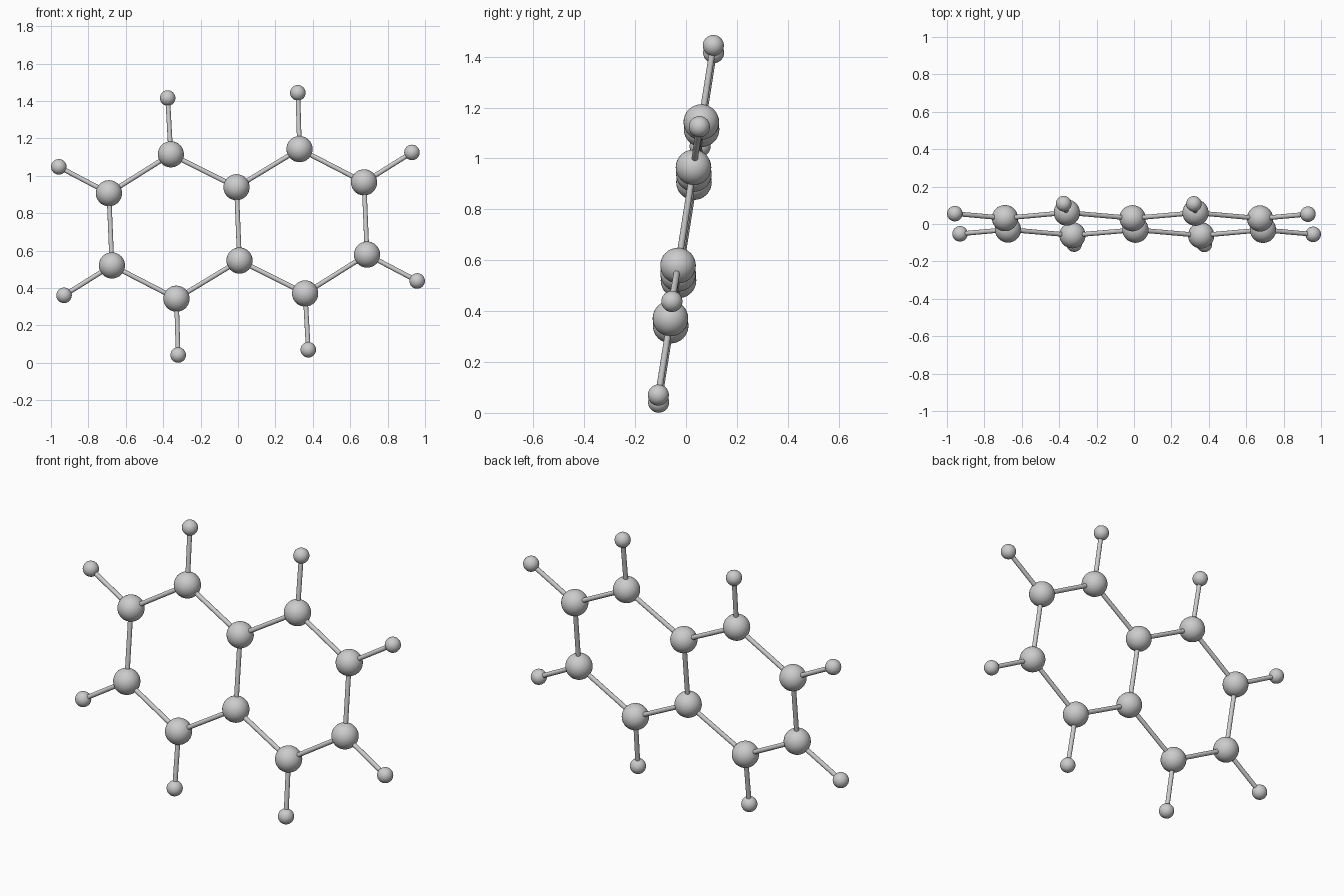
import bpy
from mathutils import Vector

if "Cube" in bpy.data.objects:
    bpy.data.objects.remove(bpy.data.objects["Cube"])

ZC = 0.743           # height of the molecule's centre
R_BIG, R_SMALL, R_BOND = 0.07, 0.0415, 0.0125

# One half of the fused double ring (x, z from centre); the rest is its point reflection
ring_half = [(-0.008, 0.196), (-0.359, 0.372), (-0.690, 0.164), (-0.674, -0.222), (-0.329, -0.400)]
outer_half = [(-0.376, 0.673), (-0.958, 0.305), (-0.930, -0.382), (-0.320, -0.701)]


def place(p, s=1):
    # Put a planar point on the slightly tilted plane
    x, z = p[0] * s, p[1] * s
    return Vector((x, 0.157 * z - 0.008 * x, ZC + z))


def smooth(name):
    ob = bpy.context.object
    ob.name = name
    bpy.ops.object.shade_smooth_by_angle(angle=0.7)
    return ob


def ball(name, loc, r):
    bpy.ops.mesh.primitive_uv_sphere_add(segments=32, ring_count=16, radius=r, location=loc)
    return smooth(name)


def bond(name, a, b):
    d = b - a
    bpy.ops.mesh.primitive_cylinder_add(vertices=16, radius=R_BOND, depth=d.length, location=(a + b) / 2)
    ob = smooth(name)
    ob.rotation_mode = 'QUATERNION'
    ob.rotation_quaternion = d.to_track_quat('Z', 'Y')


for s, side in ((1, "left"), (-1, "right")):
    ring = [place(p, s) for p in ring_half]
    outer = [place(p, s) for p in outer_half]
    # Large ring atoms
    for i, p in enumerate(ring):
        ball(f"{side}_ring_atom_{i}", p, R_BIG)
    # Small outer atoms with their bonds
    for i, p in enumerate(outer):
        ball(f"{side}_outer_atom_{i}", p, R_SMALL)
        bond(f"{side}_outer_bond_{i}", ring[i + 1], p)
    # Ring bonds, closing onto the opposite shared atom
    path = ring + [place(ring_half[0], -s)]
    for i in range(5):
        bond(f"{side}_ring_bond_{i}", path[i], path[i + 1])

# Bond shared by both rings
bond("shared_bond", place(ring_half[0]), place(ring_half[0], -1))
